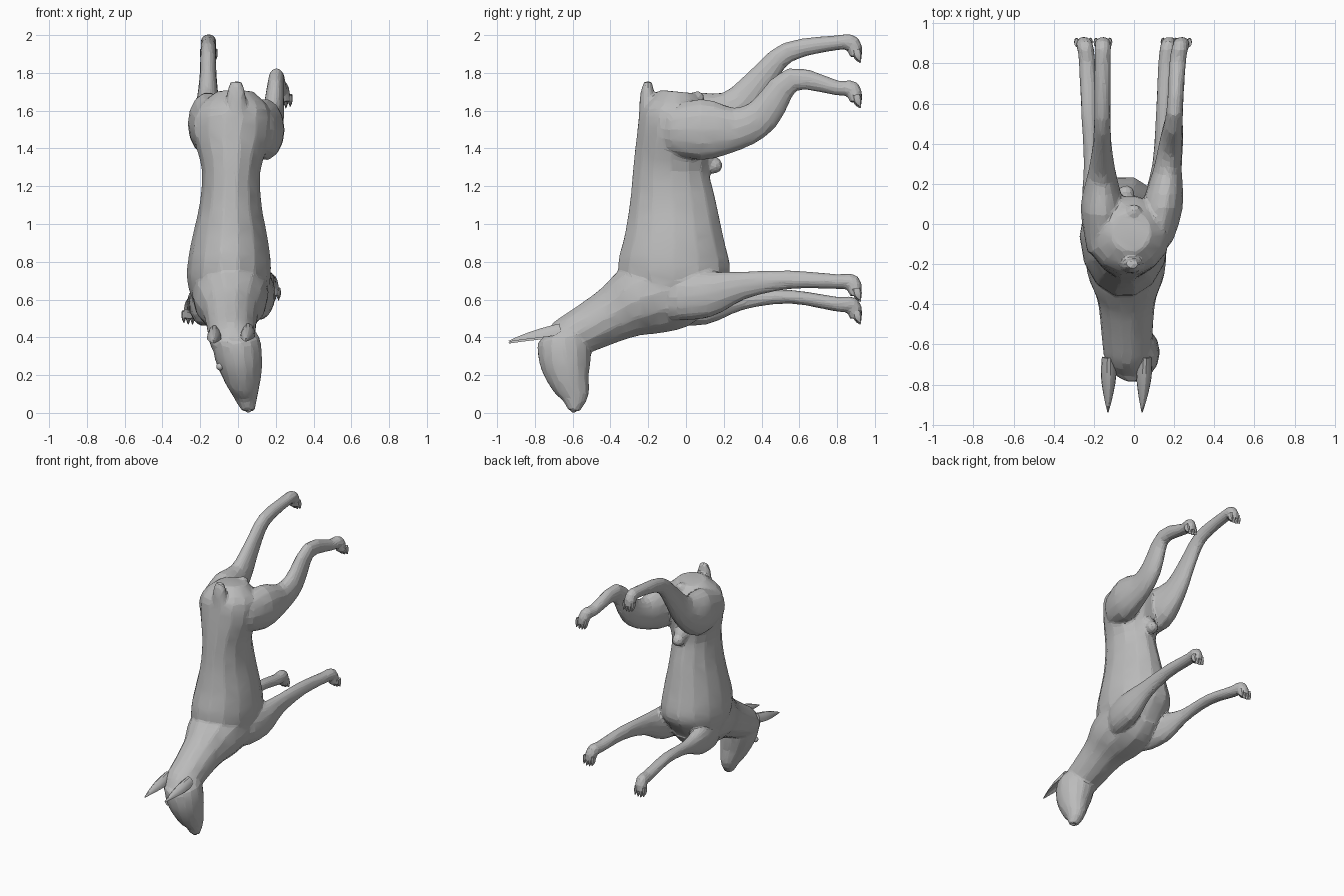
import bpy, bmesh, math
from mathutils import Vector

if "Cube" in bpy.data.objects:
    bpy.data.objects.remove(bpy.data.objects["Cube"])

GREY = (0.5, 0.5, 0.5, 1)
coat = bpy.data.materials.new("plain_grey")
coat.use_nodes = True
coat.diffuse_color = GREY
coat.node_tree.nodes["Principled BSDF"].inputs["Base Color"].default_value = GREY


def refine(points, steps=3):
    """Pass a smooth spline through the control points."""
    points = [Vector(p) for p in points]
    padded = [points[0]] + points + [points[-1]]
    dense = []
    for before, start, end, after in zip(padded, padded[1:], padded[2:], padded[3:]):
        for step in range(steps):
            t = step / steps
            pull = (end - before) * (1 - t) - (after - start) * t
            ease = t * t * (3 - t - t)
            dense.append(start.lerp(end, ease) + pull * t * (1 - t) / 2)
    return dense + [points[-1]]


def loft(bm, points, x_start, x_end, sides=14, bend=1, hollow=False):
    """Skin ovals along a side-view path of (y, z, half depth, half width)."""
    path = refine(points)
    loops = []
    for k, (y, z, depth, width) in enumerate(path):
        ahead = path[min(k + 1, len(path) - 1)] - path[max(k - 1, 0)]
        across = Vector((0, ahead.y, -ahead.x)).normalized()
        x = x_start + (x_end - x_start) * (k / (len(path) - 1)) ** bend
        loop = []
        for i in range(sides):
            angle = math.tau * i / sides
            lift = math.sin(angle)
            if hollow and lift < 0:
                lift *= -0.4
            side = Vector((width * math.cos(angle), 0, 0))
            loop.append(bm.verts.new(Vector((x, y, z)) + across * depth * lift + side))
        loops.append(loop)
    faces = [bm.faces.new(loops[0]), bm.faces.new(loops[-1][::-1])]
    for a, b in zip(loops, loops[1:]):
        for i in range(sides):
            j = (i + 1) % sides
            faces.append(bm.faces.new((a[j], a[i], b[i], b[j])))
    bmesh.ops.recalc_face_normals(bm, faces=faces)


def ball(bm, place, radius):
    made = bmesh.ops.create_icosphere(bm, subdivisions=2, radius=radius)
    bmesh.ops.translate(bm, verts=made["verts"], vec=place)


def finish(name, bm, angle=30, skin=False):
    """Turn a bmesh into a shaded object, optionally fused into one faceted skin."""
    mesh = bpy.data.meshes.new(name)
    bm.to_mesh(mesh)
    bm.free()
    mesh.materials.append(coat)
    ob = bpy.data.objects.new(name, mesh)
    bpy.context.collection.objects.link(ob)
    bpy.ops.object.select_all(action="DESELECT")
    ob.select_set(True)
    bpy.context.view_layer.objects.active = ob
    if skin:
        fuse = ob.modifiers.new("fuse", "REMESH")
        fuse.mode = "VOXEL"
        fuse.voxel_size = 0.01
        relax = ob.modifiers.new("relax", "SMOOTH")
        relax.iterations = 8
        facet = ob.modifiers.new("facet", "DECIMATE")
        facet.ratio = 0.06
        bpy.ops.object.convert(target="MESH")
    bpy.ops.object.shade_smooth_by_angle(angle=math.radians(angle))


# Rump and trunk, standing upright
trunk = [
    (-.04, 1.7, .1, .1), (-.05, 1.6, .19, .2), (-.065, 1.45, .2, .2),
    (-.08, 1.28, .205, .155), (-.07, 1.1, .235, .165), (-.065, .93, .268, .2),
    (-.065, .8, .3, .22), (-.06, .7, .29, .22), (-.06, .6, .19, .19),
    (-.08, .5, .1, .12),
]
# Chest and neck, slanting forward
neck = [
    (.08, .7, .15, .15), (-.05, .66, .215, .2), (-.24, .6, .2, .195),
    (-.37, .53, .155, .148), (-.52, .45, .13, .13), (-.65, .385, .11, .12),
    (-.72, .35, .07, .09),
]
# Skull and muzzle
head = [
    (-.67, .455, .07, .09), (-.65, .4, .137, .127), (-.64, .28, .14, .125),
    (-.62, .18, .112, .1), (-.59, .09, .078, .066), (-.595, .01, .03, .035),
]
tail = [(-.2, 1.56, .05, .065), (-.205, 1.69, .038, .05), (-.2, 1.755, .02, .03)]

# Each leg: (y, z, half depth) down to the shank, start x, paw x, heel height
legs = {
    "hind_right": ([(-.14, 1.51, .11), (.08, 1.53, .17), (.26, 1.61, .11),
                    (.4, 1.77, .075), (.54, 1.91, .055)], -.165, -.155, 2),
    "hind_left": ([(-.14, 1.5, .11), (.08, 1.5, .165), (.27, 1.505, .115),
                   (.41, 1.58, .095), (.56, 1.765, .065)], .08, .242, 1.76),
    "front_left": ([(-.1, .61, .12), (.1, .625, .125), (.3, .675, .075),
                    (.55, .705, .05)], .08, .18, .735),
    "front_right": ([(-.1, .57, .11), (.1, .575, .11), (.3, .595, .05),
                     (.55, .615, .037)], -.15, -.252, .615),
}

# Fused body skin, with the paws turned down at the ankle
body = bmesh.new()
loft(body, trunk, -.015, -.055, bend=.6)
loft(body, neck, -.045, -.03)
loft(body, head, -.03, .055)
loft(body, tail, -.01, -.01)
for shank, x_start, x_paw, heel in legs.values():
    paw = [(.8, heel - .04, .04), (.88, heel - .045, .045), (.9, heel - .115, .033)]
    limb = [(y, z, depth, max(depth * .62, .042)) for y, z, depth in shank + paw]
    loft(body, limb, x_start, x_paw, bend=.5)
ball(body, (-.04, .1, 1.35), .06)
ball(body, (-.04, .15, 1.31), .045)
ball(body, (0, .06, 1.665), .04)
finish("body", body, 9, skin=True)

# Toes ending in pointed claws
for name, (shank, x_start, x_paw, heel) in legs.items():
    toes = bmesh.new()
    for k in range(4):
        x = x_paw + (k - 1.5) * .023
        low = heel - (.008 if k in (1, 2) else 0)
        toe = [(.903, low - .075, .022, .011), (.91, low - .11, .02, .012),
               (.924, low - .138, .003, .002)]
        loft(toes, toe, x, x, sides=8)
    finish(name + "_toes", toes)

# Hollow pointed ears
for name, x_base, x_tip, rise in (("left_ear", .055, .04, .005), ("right_ear", -.125, -.13, -.005)):
    ear = bmesh.new()
    profile = [(-.66, .41, .06, .035), (-.76, .395, .05, .038),
               (-.86, .383, .028, .022), (-.938, .372, .005, .003)]
    loft(ear, [(y, z + rise, d, w) for y, z, d, w in profile], x_base, x_tip, hollow=True)
    finish(name, ear)

# Eyes and nose
for name, place in (("left_eye", (.08, -.7, .235)), ("right_eye", (-.095, -.7, .245)),
                    ("nose", (.055, -.595, .022))):
    bead = bmesh.new()
    ball(bead, place, .021)
    finish(name, bead)
